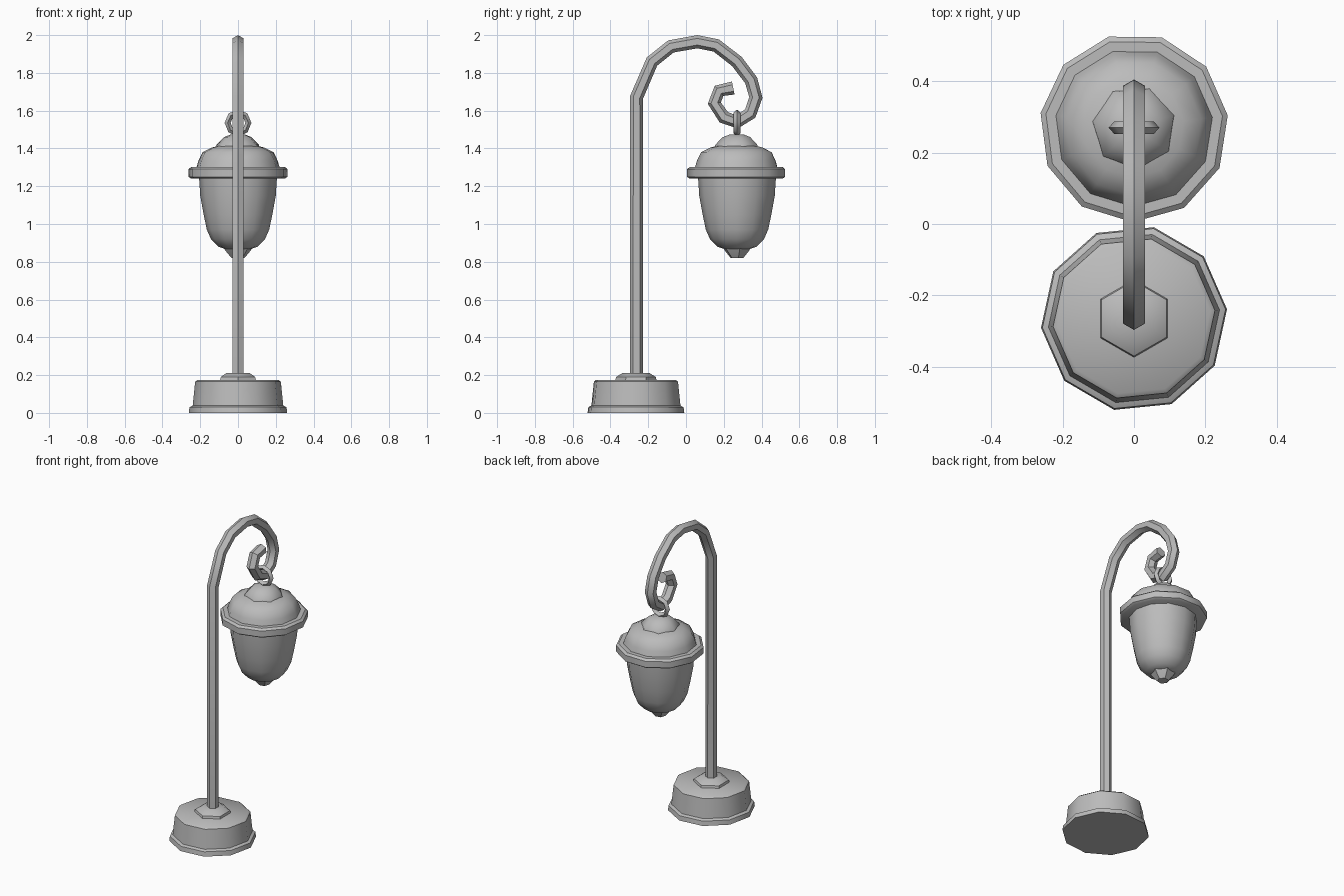
import bpy, bmesh, math
from mathutils import Vector

if "Cube" in bpy.data.objects:
    bpy.data.objects.remove(bpy.data.objects["Cube"])

metal = bpy.data.materials.new("plain_grey")
metal.diffuse_color = (0.5, 0.5, 0.5, 1)
metal.use_nodes = True
metal.node_tree.nodes["Principled BSDF"].inputs["Base Color"].default_value = metal.diffuse_color


def finish(name, bm, angle=40):
    bmesh.ops.recalc_face_normals(bm, faces=bm.faces)
    me = bpy.data.meshes.new(name)
    bm.to_mesh(me)
    bm.free()
    me.materials.append(metal)
    ob = bpy.data.objects.new(name, me)
    bpy.context.collection.objects.link(ob)
    bpy.ops.object.select_all(action='DESELECT')
    bpy.context.view_layer.objects.active = ob
    ob.select_set(True)
    bpy.ops.object.shade_smooth_by_angle(angle=math.radians(angle))
    return ob


def skin(name, rings, closed=False, angle=40):
    """Bridge a list of equal point rings; cap the ends unless closed."""
    bm = bmesh.new()
    loops = [[bm.verts.new(p) for p in ring] for ring in rings]
    n = len(loops[0])
    pairs = list(zip(loops, loops[1:]))
    if closed:
        pairs.append((loops[-1], loops[0]))
    for a, b in pairs:
        for i in range(n):
            j = (i + 1) % n
            bm.faces.new((a[i], a[j], b[j], b[i]))
    if not closed:
        bm.faces.new(loops[0][::-1])
        bm.faces.new(loops[-1])
    return finish(name, bm, angle)


def lathe(name, y, profile, sides, phase=0.0, angle=40):
    """Closed turned shape from (radius, z) points around x = 0."""
    rings = []
    for r, z in profile:
        rings.append([(r * math.cos(phase + math.tau * i / sides),
                       y + r * math.sin(phase + math.tau * i / sides), z)
                      for i in range(sides)])
    return skin(name, rings, angle=angle)


def sweep(name, path, radius, sides):
    """Tube along (y, z) points in the x = 0 plane."""
    pts = [Vector((0, y, z)) for y, z in path]
    rings = []
    for k, p in enumerate(pts):
        d_in = (p - pts[max(k - 1, 0)]).normalized()
        d_out = (pts[min(k + 1, len(pts) - 1)] - p).normalized()
        t = (d_in + d_out).normalized()
        side = Vector((1, 0, 0))
        up = t.cross(side)
        rings.append([p + radius * (math.cos(a) * up + math.sin(a) * side)
                      for a in (math.tau * i / sides for i in range(sides))])
    return skin(name, rings)


POST_Y, LAMP_Y = -0.265, 0.27

# stepped base and collar
lathe("base_foot", POST_Y, [(0.262, 0), (0.258, 0.03), (0.235, 0.042)], 10, 0.1)
lathe("base_drum", POST_Y, [(0.242, 0.03), (0.228, 0.165), (0.215, 0.175)], 10, 0.1)
lathe("post_collar", POST_Y, [(0.11, 0.17), (0.105, 0.19), (0.07, 0.212)], 6, math.pi / 6)

# post, arch and inward curl in one tube
sweep("post_and_hook", [
    (-0.262, 0.18), (-0.262, 1.67), (-0.18, 1.86), (-0.08, 1.94), (0.06, 1.965),
    (0.16, 1.945), (0.27, 1.86), (0.345, 1.76), (0.37, 1.67), (0.34, 1.585),
    (0.27, 1.54), (0.2, 1.565), (0.15, 1.64), (0.175, 1.705), (0.25, 1.72)], 0.035, 6)

# ring hanging over the curl
ring = []
for i in range(8):
    a = math.tau * i / 8
    out = Vector((math.cos(a), 0, math.sin(a)))
    ring.append([Vector((0, LAMP_Y, 1.535)) + out * (0.055 + 0.016 * math.cos(b))
                 + Vector((0, 0.018 * math.sin(b), 0))
                 for b in (math.tau * j / 4 for j in range(4))])
skin("hanging_ring", ring, closed=True)

# lantern lid
lathe("lid_knob", LAMP_Y, [(0.12, 1.40), (0.115, 1.42), (0.075, 1.46), (0.035, 1.475)], 7, 0.3)
lathe("lid_dome", LAMP_Y, [(0.225, 1.29), (0.212, 1.335), (0.19, 1.38),
                           (0.14, 1.405), (0.08, 1.42)], 11, 0.13)
lathe("lid_rim", LAMP_Y, [(0.25, 1.24), (0.265, 1.25), (0.265, 1.29), (0.25, 1.302)],
      11, 0.13, 35)

# lamp bowl and bottom finial
lathe("lamp_bowl", LAMP_Y, [(0.206, 1.245), (0.2, 1.15), (0.182, 1.05), (0.165, 0.97),
                            (0.143, 0.92), (0.105, 0.88), (0.06, 0.865)], 12)
lathe("bottom_finial", LAMP_Y, [(0.085, 0.885), (0.065, 0.855), (0.035, 0.82)], 6, 0.2)
